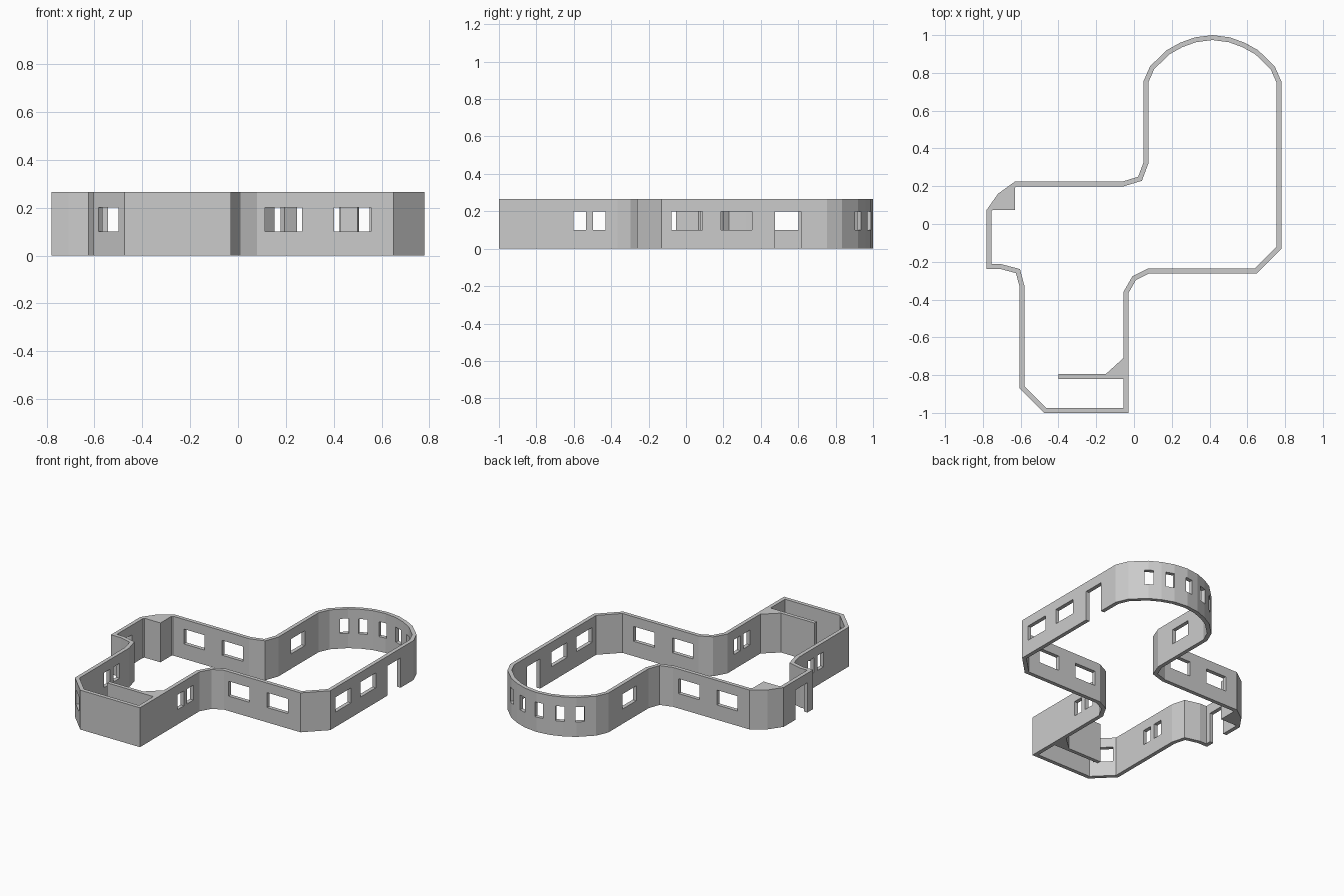
import bpy, bmesh, math
from mathutils import Vector, Matrix

if "Cube" in bpy.data.objects:
    bpy.data.objects.remove(bpy.data.objects["Cube"])

H, T = 0.265, 0.026          # wall height and thickness
ARC_X = 0.415                # centre line of the round room


def finish(name, bm):
    bmesh.ops.recalc_face_normals(bm, faces=bm.faces)
    mesh = bpy.data.meshes.new(name)
    bm.to_mesh(mesh)
    bm.free()
    obj = bpy.data.objects.new(name, mesh)
    bpy.context.collection.objects.link(obj)
    return obj


def prism(name, pts):
    bm = bmesh.new()
    face = bm.faces.new([bm.verts.new((x, y, 0)) for x, y in pts])
    top = bmesh.ops.extrude_face_region(bm, geom=[face])["geom"]
    bmesh.ops.translate(bm, vec=(0, 0, H),
                        verts=[v for v in top if isinstance(v, bmesh.types.BMVert)])
    return finish(name, bm)


def inset(pts, d):
    """Mitred inward offset of a counter-clockwise outline."""
    out, n = [], len(pts)
    for i in range(n):
        p, a, b = Vector(pts[i]), Vector(pts[i - 1]), Vector(pts[(i + 1) % n])
        u, v = (p - a).normalized(), (b - p).normalized()
        n1, n2 = Vector((-u.y, u.x)), Vector((-v.y, v.x))
        out.append(p + (n1 + n2) * d / (1 + n1.dot(n2)))
    return out


# Outer wall outline, counter-clockwise
half_arc = [(0.78, 0.755), (0.745, 0.835), (0.657, 0.92), (0.585, 0.96), (0.508, 0.988)]
arc = half_arc + [(ARC_X, 1.0)] + [(2 * ARC_X - x, y) for x, y in reversed(half_arc)]
outline = [(-0.03, -1), (-0.03, -0.367), (0.01, -0.297), (0.08, -0.262), (0.65, -0.262),
           (0.78, -0.132)] + arc + [
           (0.05, 0.325), (0.022, 0.25), (-0.06, 0.225), (-0.63, 0.225), (-0.72, 0.16),
           (-0.78, 0.075), (-0.78, -0.238), (-0.708, -0.238), (-0.625, -0.26),
           (-0.605, -0.335), (-0.605, -0.87), (-0.475, -1)]

# Wall ring
bm = bmesh.new()
rings = [[bm.verts.new((p[0], p[1], z)) for p in loop]
         for loop, z in ((outline, 0), (outline, H), (inset(outline, T), H), (inset(outline, T), 0))]
n = len(outline)
for k in range(4):
    a, b = rings[k], rings[(k + 1) % 4]
    for i in range(n):
        j = (i + 1) % n
        bm.faces.new((a[i], a[j], b[j], b[i]))
walls = finish("outer_walls", bm)

# Openings: x, y, wall angle, width, bottom, top
openings = []


def opening(x, y, ang, w, z0=0.1, z1=0.2):
    openings.append((x, y, math.radians(ang), w, z0, z1))


for x in (0.19, 0.478):                      # front wall windows
    opening(x, -0.25, 0, 0.155)
for x in (-0.465, -0.18):                    # back wall windows
    opening(x, 0.212, 0, 0.155)
for y in (0.005, 0.27):                      # right wall windows
    opening(0.767, y, 90, 0.165)
opening(0.063, 0.53, 90, 0.145)              # upper left window
for x in (-0.043, -0.592):                   # paired narrow windows
    for y in (-0.567, -0.465):
        opening(x, y, 90, 0.067)
opening(-0.533, -0.925, -45, 0.12)           # chamfer window
for a in (53, 72.5, 92.5, 113, 131):         # round room windows
    r = math.radians(a)
    opening(ARC_X + 0.38 * math.cos(r), 0.606 + 0.38 * math.sin(r), a + 90, 0.055)
opening(0.767, 0.545, 90, 0.14, -0.1, 0.2)   # right doorway
opening(-0.767, -0.115, 90, 0.125, -0.1, 0.2)  # left doorway

bm = bmesh.new()
for x, y, ang, w, z0, z1 in openings:
    m = (Matrix.Translation((x, y, (z0 + z1) / 2)) @ Matrix.Rotation(ang, 4, 'Z')
         @ Matrix.Diagonal((w, 0.09, z1 - z0, 1)))
    bmesh.ops.create_cube(bm, size=1, matrix=m)
cutter = finish("opening_cutter", bm)
cutter.hide_render = True

# Cut the openings and bake the result
mod = walls.modifiers.new("openings", 'BOOLEAN')
mod.operation, mod.solver, mod.object = 'DIFFERENCE', 'EXACT', cutter
deps = bpy.context.evaluated_depsgraph_get()
walls.data = bpy.data.meshes.new_from_object(walls.evaluated_get(deps))
walls.modifiers.clear()
bpy.data.objects.remove(cutter)

# Solid corner block and inner partition with its angled end
prism("corner_block", [(-0.63, 0.075), (-0.63, 0.215), (-0.715, 0.155), (-0.772, 0.075)])
prism("partition", [(-0.40, -0.82), (-0.045, -0.82), (-0.045, -0.705), (-0.056, -0.71),
                    (-0.15, -0.795), (-0.40, -0.795)])
